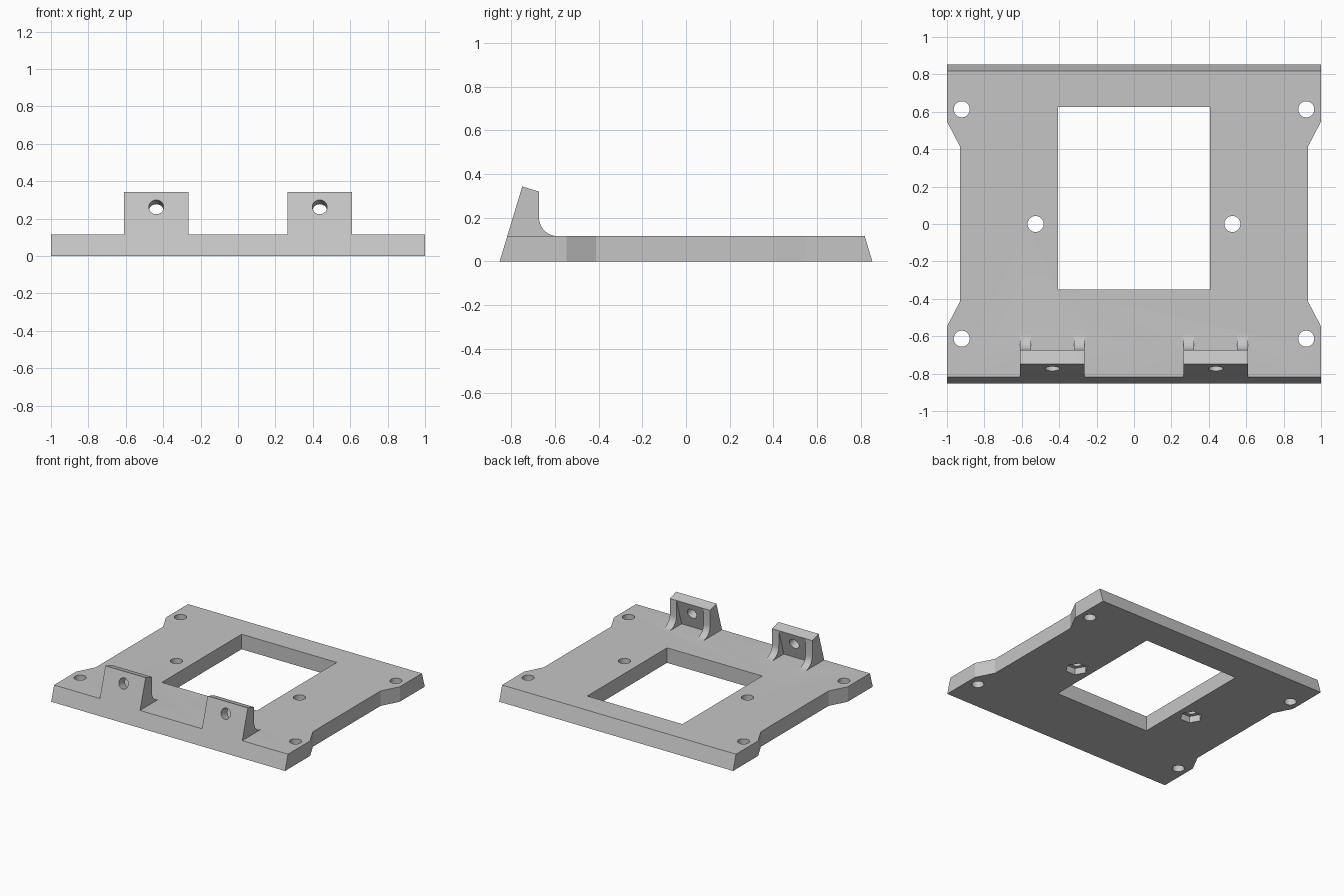
import bpy, bmesh, math
from mathutils import Matrix, Vector

if "Cube" in bpy.data.objects:
    bpy.data.objects.remove(bpy.data.objects["Cube"])

T = 0.116            # plate thickness
SLOPE = 0.302        # run per rise of the slanted end faces
Y0 = 0.853           # half depth at the underside
ANG = math.atan(SLOPE)

grey = bpy.data.materials.new("mid grey")
grey.diffuse_color = (0.56, 0.56, 0.56, 1)
grey.use_nodes = True
grey.node_tree.nodes["Principled BSDF"].inputs["Base Color"].default_value = grey.diffuse_color


def prism(name, pts, lo, hi, axis="z"):
    """Extrude a closed profile: (x, y) along z, or (y, z) along x."""
    place = (lambda a, b, h: (a, b, h)) if axis == "z" else (lambda a, b, h: (h, a, b))
    bm = bmesh.new()
    face = bm.faces.new([bm.verts.new(place(a, b, lo)) for a, b in pts])
    ext = bmesh.ops.extrude_face_region(bm, geom=[face])
    move = Vector(place(0, 0, hi - lo))
    bmesh.ops.translate(bm, vec=move, verts=[v for v in ext["geom"] if isinstance(v, bmesh.types.BMVert)])
    bmesh.ops.recalc_face_normals(bm, faces=bm.faces)
    mesh = bpy.data.meshes.new(name)
    bm.to_mesh(mesh)
    bm.free()
    mesh.materials.append(grey)
    obj = bpy.data.objects.new(name, mesh)
    bpy.context.collection.objects.link(obj)
    return obj


def ring(x, y, r, n=32):
    return [(x + r * math.cos(2 * math.pi * i / n), y + r * math.sin(2 * math.pi * i / n)) for i in range(n)]


def combine(obj, tool, op="DIFFERENCE"):
    """Apply a boolean and discard the tool object."""
    mod = obj.modifiers.new(op.lower(), "BOOLEAN")
    mod.operation, mod.object, mod.solver = op, tool, "EXACT"
    bpy.context.view_layer.update()
    graph = bpy.context.evaluated_depsgraph_get()
    mesh = bpy.data.meshes.new_from_object(obj.evaluated_get(graph))
    obj.modifiers.clear()
    obj.data = mesh
    bpy.data.objects.remove(tool, do_unlink=True)


def front(z):
    return -Y0 + SLOPE * z


# Base plate with slanted front and back ends
plate = prism("mounting_plate", [(-Y0, 0), (Y0, 0), (-front(T), T), (front(T), T)], -1, 1, "x")

# Waisted sides
for s in (-1, 1):
    side = [(s * 1.0, -0.548), (s * 0.929, -0.412), (s * 0.929, 0.412),
            (s * 1.0, 0.548), (s * 1.1, 0.548), (s * 1.1, -0.548)]
    combine(plate, prism("side_cutter", side, -0.1, 0.3))

# Central window
combine(plate, prism("window_cutter", [(-0.407, -0.35), (0.407, -0.35), (0.407, 0.625), (-0.407, 0.625)], -0.1, 0.3))

# Corner screw holes, middle holes and hexagonal nut pockets underneath
for s in (-1, 1):
    for y in (-0.613, 0, 0.613):
        x = s * (0.921 if y else 0.526)
        combine(plate, prism("hole_cutter", ring(x, y, 0.043), -0.1, 0.3))
    combine(plate, prism("nut_cutter", ring(s * 0.526, 0, 0.08, 6), -0.1, 0.05))

# Tilted tabs with a screw hole and two filleted gussets each
top_front = (front(0.343), 0.343)
top_back = (top_front[0] + 0.08 * math.cos(ANG), 0.343 - 0.08 * math.sin(ANG))
yb, zb = top_back
R = 0.085
wall = [(front(T), T), top_front, top_back, (yb - SLOPE * (zb - T), T)]
fillet = [(yb + R - R * math.cos(a), T + R - R * math.sin(a)) for a in (math.pi / 2 * i / 10 for i in range(11))]
gusset = [(front(T), T), top_front, top_back] + fillet

for side, s in (("left", -1), ("right", 1)):
    a, b = sorted((s * 0.265, s * 0.609))
    tab = prism(side + "_tab", wall, a, b, "x")
    # Hole square to the tilted wall
    drill = prism("drill_cutter", ring(0, 0, 0.04), -0.05, 0.2)
    drill.matrix_world = (Matrix.Translation((s * 0.437, front(0.262), 0.262))
                          @ Matrix.Rotation(-math.pi / 2 - ANG, 4, "X"))
    combine(tab, drill)
    for lo, hi in ((a, a + 0.057), (b - 0.057, b)):
        combine(tab, prism("gusset", gusset, lo, hi, "x"), "UNION")
    combine(plate, tab, "UNION")

# Smooth the round holes and fillets, keep the edges crisp
bpy.context.view_layer.objects.active = plate
plate.select_set(True)
bpy.ops.object.shade_smooth_by_angle(angle=math.radians(25))
